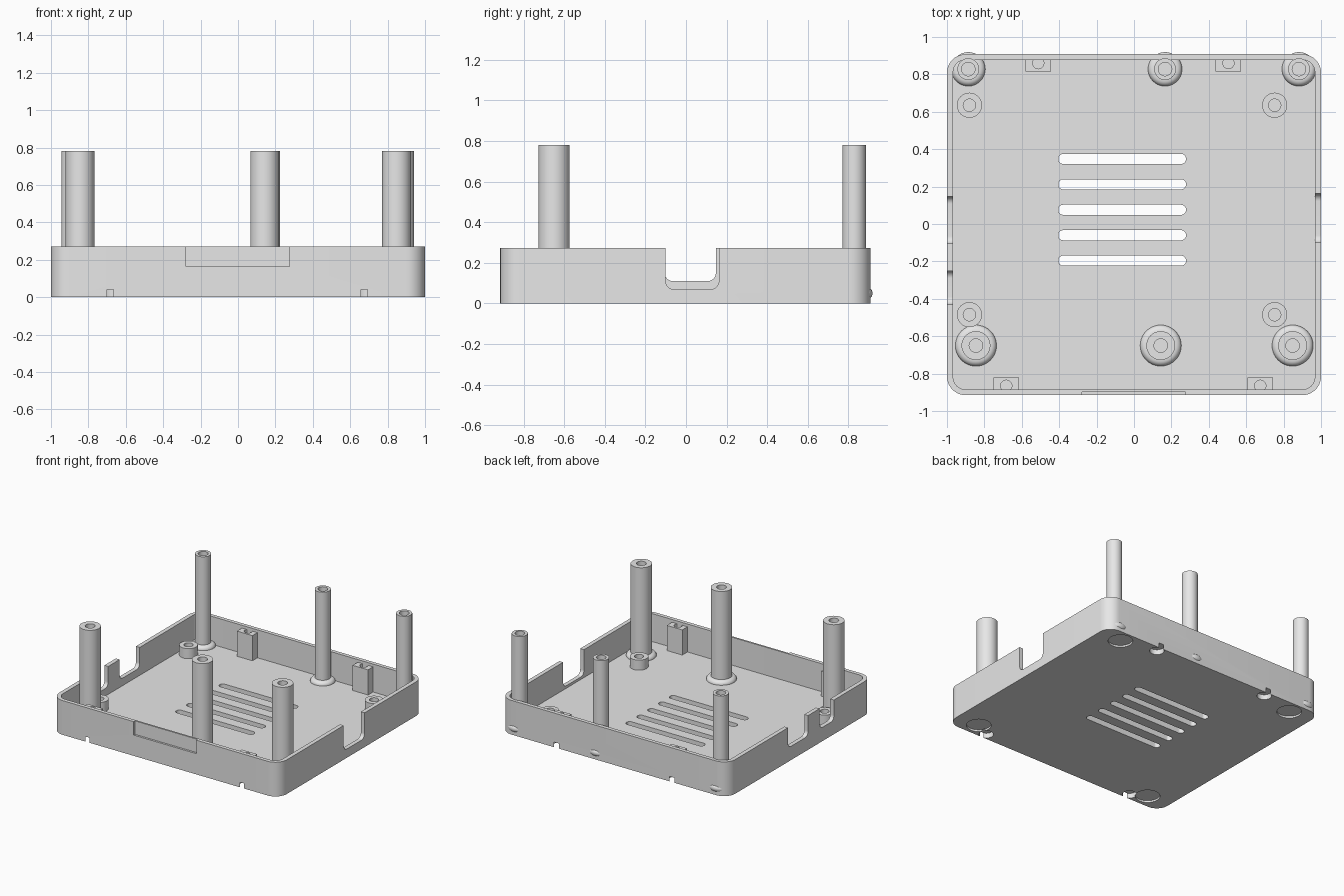
import bpy, bmesh, math

if "Cube" in bpy.data.objects:
    bpy.data.objects.remove(bpy.data.objects["Cube"])

FLOOR, RIM, POST_TOP = 0.05, 0.272, 0.78

grey = bpy.data.materials.new("light grey plastic")
grey.diffuse_color = (0.8, 0.8, 0.8, 1)
grey.use_nodes = True
grey.node_tree.nodes["Principled BSDF"].inputs["Base Color"].default_value = grey.diffuse_color


def finish(bm, name):
    bmesh.ops.recalc_face_normals(bm, faces=bm.faces)
    me = bpy.data.meshes.new(name)
    bm.to_mesh(me)
    bm.free()
    ob = bpy.data.objects.new(name, me)
    bpy.context.collection.objects.link(ob)
    me.materials.append(grey)
    return ob


def prism(name, u0, u1, v0, v1, w0, w1, r=0.0, axis='Z', seg=10, bevel=0.0):
    """Rounded rectangle in u, v extruded from w0 to w1 along the axis."""
    pts = []
    if r:
        for cu, cv, start in ((u1 - r, v1 - r, 0), (u0 + r, v1 - r, 90),
                              (u0 + r, v0 + r, 180), (u1 - r, v0 + r, 270)):
            for i in range(seg + 1):
                a = math.radians(start + 90 * i / seg)
                pts.append((cu + r * math.cos(a), cv + r * math.sin(a)))
    else:
        pts = [(u1, v1), (u0, v1), (u0, v0), (u1, v0)]
    bm = bmesh.new()
    place = (lambda u, v, w: (w, u, v)) if axis == 'X' else (lambda u, v, w: (u, v, w))
    low = [bm.verts.new(place(u, v, w0)) for u, v in pts]
    high = [bm.verts.new(place(u, v, w1)) for u, v in pts]
    bottom = bm.faces.new(low[::-1])
    bm.faces.new(high)
    n = len(pts)
    for i in range(n):
        j = (i + 1) % n
        bm.faces.new((low[i], low[j], high[j], high[i]))
    if bevel:
        bmesh.ops.bevel(bm, geom=list(bottom.edges), offset=bevel, segments=2,
                        affect='EDGES', profile=0.5)
    return finish(bm, name)


def lathe(name, x, y, profile, steps=40):
    """Turn a profile of (radius, z), starting and ending on the axis."""
    bm = bmesh.new()
    rings = []
    for r, z in profile:
        if r == 0:
            rings.append([bm.verts.new((x, y, z))] * steps)
        else:
            rings.append([bm.verts.new((x + r * math.cos(2 * math.pi * k / steps),
                                        y + r * math.sin(2 * math.pi * k / steps), z))
                          for k in range(steps)])
    for a, b in zip(rings, rings[1:]):
        for k in range(steps):
            m = (k + 1) % steps
            bm.faces.new(list(dict.fromkeys((a[k], a[m], b[m], b[k]))))
    return finish(bm, name)


def cylinder(x, y, r, z0, z1):
    return lathe("cutter", x, y, [(0, z0), (r, z0), (r, z1), (0, z1)])


def cut(target, cutter):
    mod = target.modifiers.new("cut", 'BOOLEAN')
    mod.operation, mod.solver, mod.object = 'DIFFERENCE', 'EXACT', cutter
    bpy.context.view_layer.objects.active = target
    bpy.ops.object.modifier_apply(modifier=mod.name)
    bpy.data.objects.remove(cutter)


# Tray shell
tray = prism("tray", -1, 1, -0.915, 0.908, 0, RIM, r=0.1, bevel=0.008)
cut(tray, prism("cutter", -0.967, 0.967, -0.885, 0.878, FLOOR, 0.5, r=0.067))

# Vent slots in the floor
for i in range(5):
    y = 0.348 - 0.136 * i
    cut(tray, prism("cutter", -0.405, 0.278, y - 0.027, y + 0.027, -0.1, 0.1, r=0.0265))

# Port notches in the side walls: y range, bottom z, x range
for y0, y1, z0, x0, x1 in ((-0.1, 0.162, 0.07, 0.9, 1.1),
                           (-0.105, 0.147, 0.11, -1.1, -0.9),
                           (-0.43, -0.25, 0.11, -1.1, -0.9)):
    cut(tray, prism("cutter", y0, y1, z0, 0.5, x0, x1, r=0.04, axis='X'))

# Shallow recess in the front wall
cut(tray, prism("cutter", -0.277, 0.275, -1, -0.899, 0.165, 0.5))

# Round recesses under the corners for feet
for sx in (-1, 1):
    for sy in (-1, 1):
        cut(tray, cylinder(0.8 * sx, 0.8 * sy, 0.09, -0.1, 0.015))

# Blind bores under the brackets, breaking through the wall
brackets = ((-0.683, -0.865, -1), (0.675, -0.865, -1),
            (-0.512, 0.86, 1), (0.505, 0.86, 1))
for x, y, s in brackets:
    cut(tray, cylinder(x, y, 0.053, -0.1, 0.04))

# Wall brackets with a screw hole in the top
for n, (x, y, s) in enumerate(brackets):
    inner, outer = (0.815, 0.89) if s > 0 else (-0.82, -0.895)
    block = prism(f"wall_bracket_{n + 1}", x - 0.068, x + 0.068,
                  min(inner, outer), max(inner, outer), FLOOR - 0.005, 0.25)
    cut(block, cylinder(x, y, 0.03, 0.13, 0.4))


def post(name, x, y, r, flare):
    # Tall hollow-topped column with a rounded collar around its foot
    collar = []
    for i in range(13):
        a = math.radians(-90 + 15 * i)
        collar.append((r + (flare - r) * math.cos(a), FLOOR + 0.03 * math.sin(a)))
    lathe(name, x, y, [(0, 0.02)] + collar + [(r, POST_TOP), (0.036, POST_TOP),
                                              (0.036, 0.6), (0, 0.6)])


for n, x in enumerate((-0.845, 0.143, 0.848)):
    post(f"front_post_{n + 1}", x, -0.65, 0.077, 0.11)
for n, x in enumerate((-0.886, 0.166, 0.882)):
    post(f"back_post_{n + 1}", x, 0.828, 0.058, 0.091)

# Short board standoffs
for n, (x, y) in enumerate((x, y) for x in (-0.88, 0.752) for y in (-0.485, 0.635)):
    lathe(f"board_standoff_{n + 1}", x, y,
          [(0, 0.04), (0.067, 0.04), (0.067, 0.13), (0.033, 0.13), (0.033, 0.055), (0, 0.055)])

# Smooth round surfaces, keep hard edges
for ob in list(bpy.context.scene.objects):
    bpy.ops.object.select_all(action='DESELECT')
    ob.select_set(True)
    bpy.context.view_layer.objects.active = ob
    bpy.ops.object.shade_smooth_by_angle(angle=math.radians(30))
